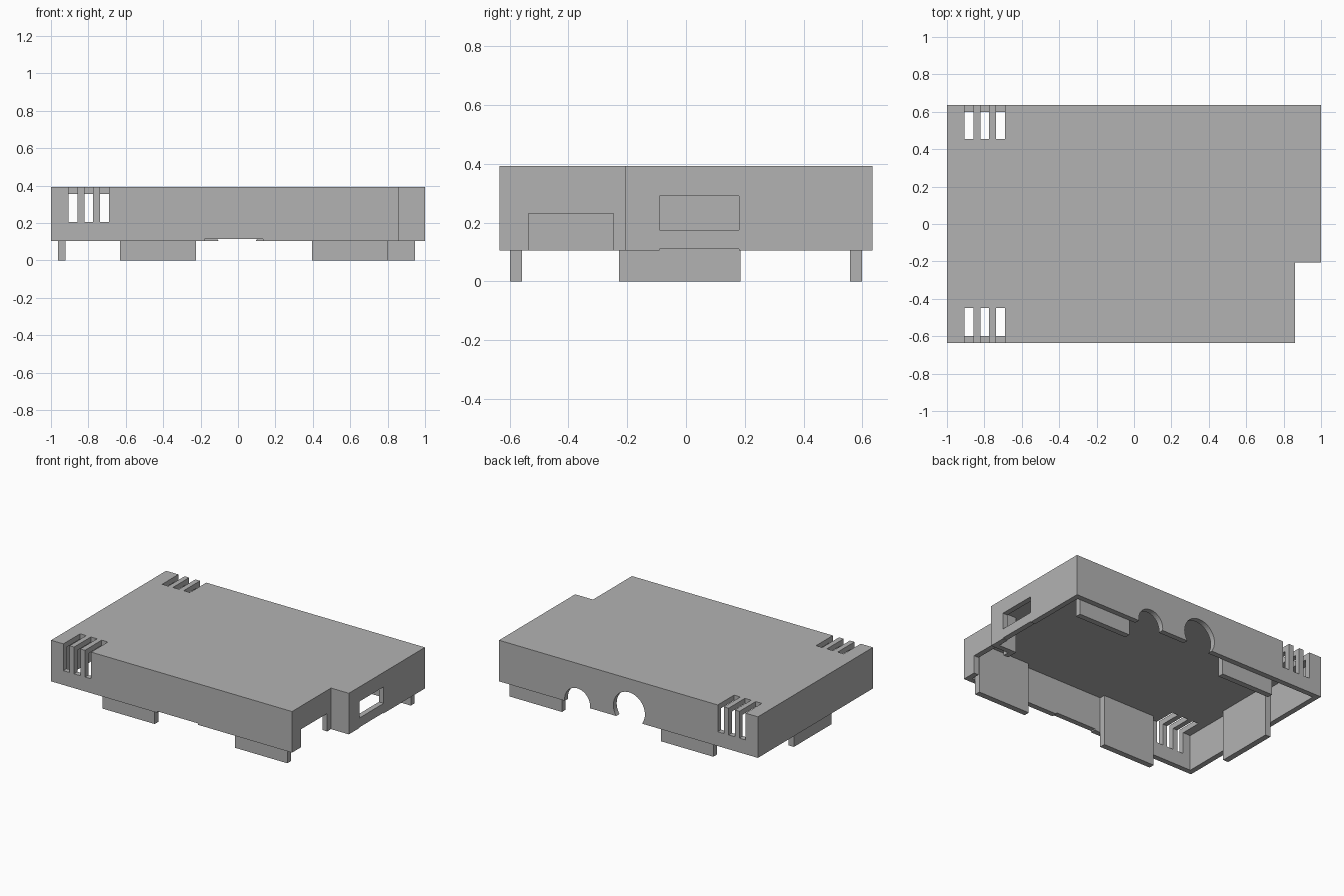
import bpy, bmesh, math
from mathutils import Matrix, Vector

cube = bpy.data.objects.get("Cube")
if cube:
    bpy.data.objects.remove(cube, do_unlink=True)

grey = bpy.data.materials.new("matte grey")
grey.use_nodes = True
colour = (0.45, 0.45, 0.45, 1)
grey.diffuse_color = colour
grey.node_tree.nodes["Principled BSDF"].inputs["Base Color"].default_value = colour

WALL, RIM, TOP = 0.037, 0.105, 0.392
HALF_Y = 0.635


def make(name, bm):
    bmesh.ops.recalc_face_normals(bm, faces=bm.faces)
    mesh = bpy.data.meshes.new(name)
    bm.to_mesh(mesh)
    bm.free()
    mesh.materials.append(grey)
    obj = bpy.data.objects.new(name, mesh)
    bpy.context.collection.objects.link(obj)
    return obj


def box(name, x0, x1, y0, y1, z0, z1):
    bm = bmesh.new()
    size = (x1 - x0, y1 - y0, z1 - z0)
    mid = Vector(((x0 + x1) / 2, (y0 + y1) / 2, (z0 + z1) / 2))
    bmesh.ops.create_cube(bm, size=1, matrix=Matrix.Translation(mid) @ Matrix.Diagonal((*size, 1)))
    return make(name, bm)


def cylinder(name, x, z, radius, y0, y1):
    bm = bmesh.new()
    place = Matrix.Translation((x, (y0 + y1) / 2, z)) @ Matrix.Rotation(math.pi / 2, 4, 'X')
    bmesh.ops.create_cone(bm, cap_ends=True, segments=48, radius1=radius, radius2=radius,
                          depth=y1 - y0, matrix=place)
    return make(name, bm)


def notched_prism(name, inset, z0, z1):
    """Rectangle with one corner stepped in, extruded upward."""
    right, step_x, step_y = 1 - inset, 0.862 - inset, -0.205 + inset
    front, back, left = -HALF_Y + inset, HALF_Y - inset, -1 + inset
    outline = [(left, front), (step_x, front), (step_x, step_y),
               (right, step_y), (right, back), (left, back)]
    bm = bmesh.new()
    face = bm.faces.new([bm.verts.new((x, y, z0)) for x, y in outline])
    out = bmesh.ops.extrude_face_region(bm, geom=[face])
    verts = [v for v in out["geom"] if isinstance(v, bmesh.types.BMVert)]
    bmesh.ops.translate(bm, verts=verts, vec=(0, 0, z1 - z0))
    return make(name, bm)


def cut(target, cutter):
    cutter.hide_render = True
    mod = target.modifiers.new("cut", 'BOOLEAN')
    mod.operation, mod.solver, mod.object = 'DIFFERENCE', 'EXACT', cutter
    bpy.context.view_layer.objects.active = target
    bpy.ops.object.modifier_apply(modifier=mod.name)
    bpy.data.objects.remove(cutter, do_unlink=True)


# Hollow lid, open underneath
lid = notched_prism("lid_shell", 0, RIM, TOP)
cut(lid, notched_prism("hollow_cutter", WALL, 0, TOP - WALL))

# Ventilation slots wrapping from the roof onto the front and back walls
for x in (-0.905, -0.822, -0.738):
    for y0, y1 in ((-0.7, -0.45), (0.455, 0.7)):
        cut(lid, box("slot_cutter", x, x + 0.048, y0, y1, 0.205, 0.5))

# Window, shallow rim relief and port opening in the stepped end
cut(lid, box("window_cutter", 0.93, 1.1, -0.09, 0.18, 0.175, 0.29))
cut(lid, box("end_relief_cutter", 0.93, 1.1, -0.09, 0.18, 0, 0.11))
cut(lid, box("port_cutter", 0.8, 0.9, -0.535, -0.247, 0, 0.23))

# Shallow relief in the front rim
cut(lid, box("front_relief_cutter", -0.18, 0.135, -0.7, -0.58, 0, 0.115))

# Round connector openings in the back rim
for x, z, radius in ((0.395, 0.12, 0.098), (-0.005, 0.175, 0.122)):
    cut(lid, cylinder("round_cutter", x, z, radius, 0.56, 0.7))

# Locating tabs running down the inside of the walls
tab_top = TOP - WALL
inner, depth = HALF_Y - WALL, 0.04
for name, x in (("front_tab_right", -0.63), ("front_tab_left", 0.395)):
    box(name, x, x + 0.405, -inner, -inner + depth, 0, tab_top)
for name, x in (("back_tab_right", -0.63), ("back_tab_left", 0.54)):
    box(name, x, x + 0.405, inner - depth, inner, 0, tab_top)
box("end_tab", -1 + WALL, -1 + WALL + depth, -0.228, 0.185, 0, tab_top)
